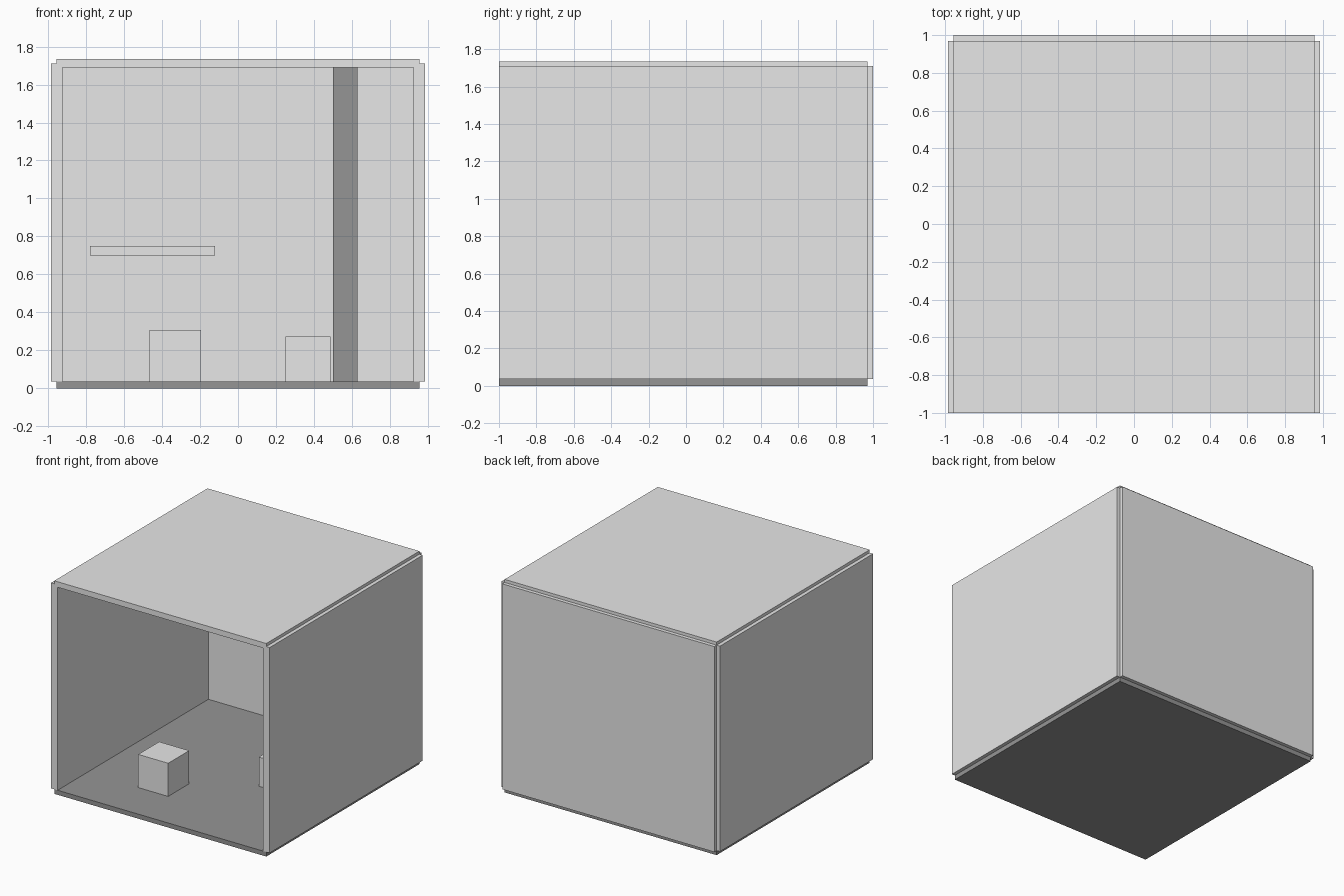
import bpy

cube = bpy.data.objects.get("Cube")
if cube:
    bpy.data.objects.remove(cube, do_unlink=True)


def make_material(name, value):
    mat = bpy.data.materials.new(name)
    mat.use_nodes = True
    colour = (value, value, value, 1)
    mat.diffuse_color = colour
    mat.node_tree.nodes["Principled BSDF"].inputs["Base Color"].default_value = colour
    return mat


light_grey = make_material("light grey", 0.8)
dark_grey = make_material("dark grey", 0.3)


def box(name, x, y, z, mat):
    """Box given by its (low, high) extent along each axis."""
    spans = (x, y, z)
    bpy.ops.mesh.primitive_cube_add(size=1, location=[(a + b) / 2 for a, b in spans])
    obj = bpy.context.object
    obj.name = name
    obj.scale = [b - a for a, b in spans]
    bpy.ops.object.transform_apply(location=False, rotation=False, scale=True)
    obj.data.materials.append(mat)
    return obj


# Room dimensions
half_width = 0.955      # wall centre lines
front, back = -1.0, 0.97
floor_top = 0.037
wall_top = 1.71
ceiling = 1.69
roof_top = 1.735
half_wall = 0.03

# Shell, open at the front
box("floor", (-half_width, half_width), (front, back), (0, floor_top), dark_grey)
box("roof", (-half_width, half_width), (front, back), (ceiling, roof_top), light_grey)
box("back_wall", (-half_width, half_width), (back - half_wall, back + half_wall),
    (floor_top, wall_top), light_grey)
for name, side in (("right_wall", -1), ("left_wall", 1)):
    centre = side * half_width
    box(name, (centre - half_wall, centre + half_wall), (front, back),
        (floor_top, wall_top), light_grey)

# Dark pillar from floor to ceiling
box("pillar", (0.5, 0.63), (0.23, 0.36), (floor_top, ceiling), dark_grey)

# Shelf on the back wall
box("shelf", (-0.78, -0.12), (0.76, back - half_wall), (0.7, 0.75), light_grey)

# Loose blocks on the floor
for name, x, y, size in (("large_block", -0.465, -0.62, 0.27),
                         ("small_block", 0.25, -0.09, 0.237)):
    box(name, (x, x + size), (y, y + size), (floor_top, floor_top + size), light_grey)
